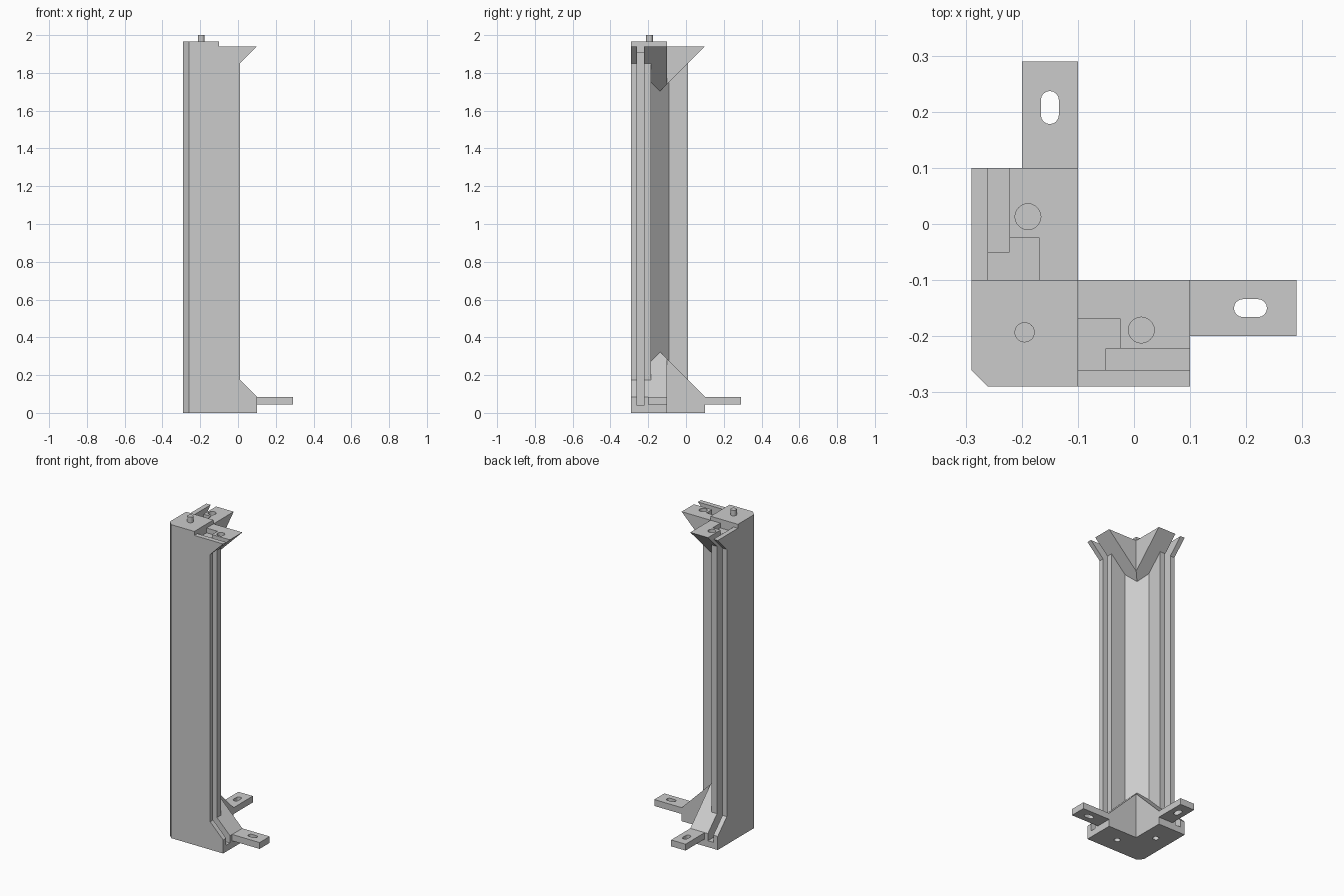
import bpy, bmesh, math
from mathutils import Vector

cube = bpy.data.objects.get("Cube")
if cube:
    bpy.data.objects.remove(cube, do_unlink=True)

grey = bpy.data.materials.new("light_grey")
grey.use_nodes = True
grey.diffuse_color = (0.6, 0.6, 0.6, 1)
grey.node_tree.nodes["Principled BSDF"].inputs["Base Color"].default_value = (0.6, 0.6, 0.6, 1)

OUT, CH, IN, TIP, END = -0.29, -0.26, -0.1, 0.01, 0.1   # shared plan positions
TOP, FOOT = 1.94, 0.085


def swap(points):
    """Mirror plan points across the diagonal of the corner."""
    return [(y, x) for x, y in points]


def rect(x0, x1, y0, y1):
    return [(x0, y0), (x1, y0), (x1, y1), (x0, y1)]


def circle(cx, cy, r, n=24):
    return [(cx + r * math.cos(2 * math.pi * i / n),
             cy + r * math.sin(2 * math.pi * i / n)) for i in range(n)]


def slot(x0, x1, cy, r, n=8):
    pts = []
    for cx, start in ((x1 - r, -math.pi / 2), (x0 + r, math.pi / 2)):
        for i in range(n + 1):
            a = start + math.pi * i / n
            pts.append((cx + r * math.cos(a), cy + r * math.sin(a)))
    return pts


def prism(name, points, z0, z1, planes=()):
    """Extrude a plan outline and trim it by planes (point, outward normal)."""
    bm = bmesh.new()
    face = bm.faces.new([bm.verts.new((x, y, z0)) for x, y in points])
    ext = bmesh.ops.extrude_face_region(bm, geom=[face])["geom"]
    bmesh.ops.translate(bm, vec=(0, 0, z1 - z0),
                        verts=[v for v in ext if isinstance(v, bmesh.types.BMVert)])
    for co, normal in planes:
        bmesh.ops.bisect_plane(bm, geom=bm.verts[:] + bm.edges[:] + bm.faces[:],
                               plane_co=co, plane_no=Vector(normal).normalized(),
                               clear_outer=True)
        bmesh.ops.contextual_create(bm, geom=[e for e in bm.edges if e.is_boundary])
    bmesh.ops.recalc_face_normals(bm, faces=bm.faces[:])
    mesh = bpy.data.meshes.new(name)
    bm.to_mesh(mesh)
    bm.free()
    mesh.materials.append(grey)
    obj = bpy.data.objects.new(name, mesh)
    bpy.context.collection.objects.link(obj)
    return obj


def combine(target, other, operation):
    """Apply an exact boolean, then drop the helper."""
    other.hide_render = True
    mod = target.modifiers.new("combine", "BOOLEAN")
    mod.operation, mod.solver, mod.object = operation, "EXACT", other
    bpy.context.view_layer.update()
    deps = bpy.context.evaluated_depsgraph_get()
    mesh = bpy.data.meshes.new_from_object(target.evaluated_get(deps))
    target.modifiers.clear()
    target.data = mesh
    bpy.data.objects.remove(other, do_unlink=True)


def both(points):
    return (points, swap(points))


# Upright column: L section with inner and outer chamfers
lip, bend = -0.185, -0.09
half = [(CH, OUT), (TIP, OUT), (TIP, lip), (bend, lip)]
post = prism("corner_post", half + swap(half)[::-1], 0, TOP)

# Foot and head brackets: L footprints trimmed by 45 degree slopes
half = [(CH, OUT), (END, OUT), (END, IN)]
footprint = half + [(IN, IN)] + swap(half)[::-1]
foot_z = (END, END, FOOT)
head_z = (END, END, TOP)
combine(post, prism("foot_bracket", footprint, 0, 0.6,
                    [(foot_z, (1, 0, 1)), (foot_z, (0, 1, 1))]), "UNION")
combine(post, prism("head_bracket", footprint, 1.4, TOP,
                    [(head_z, (1, 0, -1)), (head_z, (0, 1, -1))]), "UNION")

# Raised corner cap
cap = [(CH, OUT), (IN, OUT), (IN, IN), (OUT, IN), (OUT, CH)]
combine(post, prism("corner_cap", cap, 1.9, 1.965), "UNION")

# Panel grooves, top pockets, screw holes and underside holes
cuts = [
    (rect(-0.05, 0.2, CH, -0.222), 0.04, 2.1),
    (rect(IN, -0.025, CH, -0.168), 1.91, TOP + 0.01),
    (circle(0.013, -0.189, 0.023), 1.89, 2.1),
    (circle(-0.035, -0.19, 0.018), -0.1, 0.035),
]
for outline, z0, z1 in cuts:
    for pts in both(outline):
        combine(post, prism("cutter", pts, z0, z1), "DIFFERENCE")

# Mounting tabs with slotted holes
tab = rect(END, 0.29, -0.2, IN)
hole = slot(0.178, 0.237, -0.15, 0.016)
for name, pts, gap in zip(("left_tab", "back_tab"), both(tab), both(hole)):
    combine(prism_tab := prism(name, pts, 0.045, FOOT),
            prism("slot_cutter", gap, 0, 0.2), "DIFFERENCE")

# Locating peg on the cap
prism("locating_peg", circle(-0.195, -0.193, 0.018), 1.95, 2.0)
